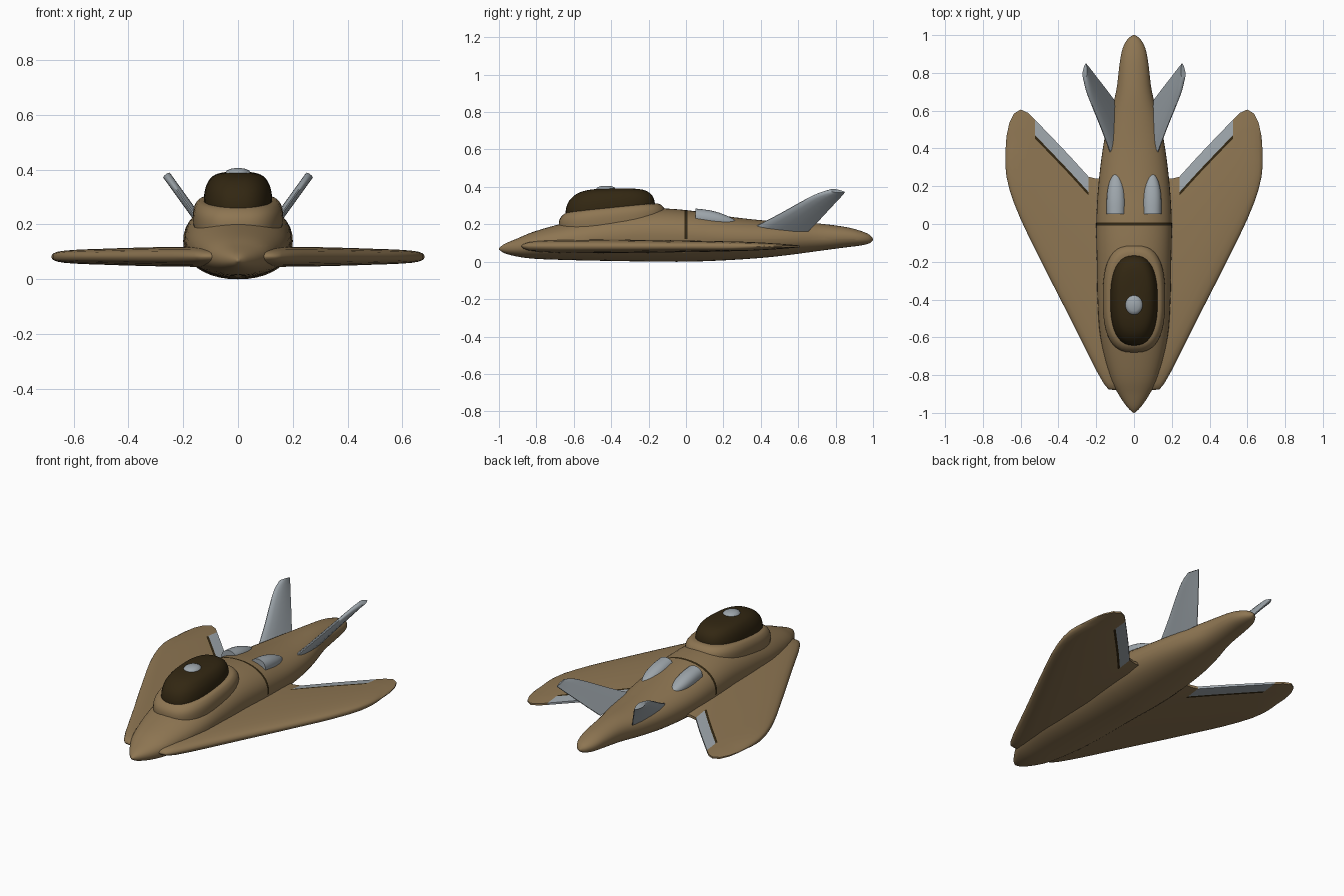
import bpy, bmesh, math
from mathutils import Vector

if "Cube" in bpy.data.objects:
    bpy.data.objects.remove(bpy.data.objects["Cube"])


def material(name, rgb):
    m = bpy.data.materials.new(name)
    m.use_nodes = True
    m.diffuse_color = (*rgb, 1)
    bsdf = m.node_tree.nodes["Principled BSDF"]
    bsdf.inputs["Base Color"].default_value = (*rgb, 1)
    bsdf.inputs["Roughness"].default_value = 0.6
    return m


brown = material("sand brown", (0.27, 0.18, 0.085))
grey = material("light grey", (0.34, 0.38, 0.41))
dark = material("dark brown", (0.032, 0.02, 0.006))


def spline(rows, steps):
    """Smooth interpolation through rows of values."""
    out = []
    for i in range(len(rows) - 1):
        quad = [rows[max(i - 1, 0)], rows[i], rows[i + 1], rows[min(i + 2, len(rows) - 1)]]
        for s in range(steps):
            t = s / steps
            out.append([b + 0.5 * t * (c - a + t * (2 * a - 5 * b + 4 * c - d + t * (3 * (b - c) + d - a)))
                        for a, b, c, d in zip(*quad)])
    return out + [list(rows[-1])]


def superellipse(n, power):
    """Unit outline as (u, v) pairs."""
    for k in range(n):
        a = 2 * math.pi * k / n
        c, s = math.cos(a), math.sin(a)
        yield (math.copysign(abs(c) ** (2 / power), c), math.copysign(abs(s) ** (2 / power), s))


def loft(name, rings, mats, edit=None, angle=40):
    """Skin closed rings of points and cap both ends."""
    bm = bmesh.new()
    loops = [[bm.verts.new(p) for p in ring] for ring in rings]
    n = len(loops[0])
    for a, b in zip(loops, loops[1:]):
        for k in range(n):
            bm.faces.new((a[k], a[(k + 1) % n], b[(k + 1) % n], b[k]))
    bm.faces.new(loops[0])
    bm.faces.new(loops[-1])
    bmesh.ops.recalc_face_normals(bm, faces=bm.faces)
    if edit:
        edit(bm)
    mesh = bpy.data.meshes.new(name)
    bm.to_mesh(mesh)
    bm.free()
    for m in mats:
        mesh.materials.append(m)
    ob = bpy.data.objects.new(name, mesh)
    bpy.context.collection.objects.link(ob)
    bpy.ops.object.select_all(action="DESELECT")
    ob.select_set(True)
    bpy.context.view_layer.objects.active = ob
    bpy.ops.object.shade_smooth_by_angle(angle=math.radians(angle))
    return ob


# Fuselage: y, half width, bottom, top
body = [(-1, 0.003, 0.065, 0.072), (-0.97, 0.035, 0.045, 0.095), (-0.9, 0.083, 0.027, 0.125),
        (-0.8, 0.13, 0.015, 0.165), (-0.6, 0.178, 0.008, 0.22), (-0.4, 0.193, 0.004, 0.262),
        (-0.2, 0.197, 0.001, 0.285), (0, 0.2, 0, 0.276), (0.2, 0.189, 0.007, 0.245),
        (0.4, 0.165, 0.02, 0.222), (0.55, 0.135, 0.036, 0.212), (0.7, 0.095, 0.056, 0.205),
        (0.85, 0.076, 0.076, 0.186), (0.93, 0.06, 0.086, 0.166), (0.98, 0.033, 0.098, 0.145),
        (1, 0.003, 0.115, 0.122)]


def seam(bm):
    # Painted hoop around the upper half of the body
    for co, no in (((0, -0.007, 0), (0, 1, 0)), ((0, 0.008, 0), (0, 1, 0)), ((0, 0, 0.12), (0, 0, 1))):
        bmesh.ops.bisect_plane(bm, geom=bm.verts[:] + bm.edges[:] + bm.faces[:], dist=0.0001,
                               plane_co=co, plane_no=no)
    for f in bm.faces:
        c = f.calc_center_median()
        f.material_index = int(-0.007 < c.y < 0.008 and c.z > 0.12)


loft("fuselage", [[(w * u, y, (lo + hi) / 2 + (hi - lo) / 2 * v) for u, v in superellipse(40, 2.15)]
                  for y, w, lo, hi in spline(body, 4)], [brown, dark], seam, 60)


# Cockpit: stacked outlines given as size, height, tilt
def stack(name, centre, hx, hy, layers, mat, power):
    rings = []
    for size, z, tilt in layers:
        rings.append([(hx * size * u, centre + hy * size * v, z + tilt * hy * size * v)
                      for u, v in superellipse(40, power)])
    return loft(name, rings, [mat], angle=50)


stack("cockpit_collar", -0.395, 0.165, 0.285,
      spline([(0.97, 0.15, 0.1), (1, 0.215, 0.1), (0.99, 0.25, 0.1), (0.94, 0.272, 0.1),
              (0.86, 0.286, 0.1), (0.74, 0.29, 0.1)], 3), brown, 2.7)
stack("canopy", -0.405, 0.125, 0.238,
      spline([(0.99, 0.26, 0.1), (1, 0.295, 0.09), (0.95, 0.333, 0.08), (0.84, 0.361, 0.07),
              (0.68, 0.379, 0.05), (0.42, 0.389, 0.03), (0.05, 0.392, 0.02)], 3), dark, 2.5)
stack("canopy_light", -0.428, 0.047, 0.054,
      [(0.9, 0.375, 0), (1, 0.386, 0), (0.88, 0.396, 0), (0.6, 0.403, 0), (0.1, 0.406, 0)], grey, 2)

# Wings: x, leading y, trailing y, half thickness
wing = [(0.06, -0.87, 0.24, 0.037), (0.1, -0.88, 0.24, 0.037), (0.135, -0.875, 0.24, 0.037),
        (0.16, -0.845, 0.24, 0.037), (0.2, -0.775, 0.24, 0.036), (0.24, -0.695, 0.25, 0.036),
        (0.34, -0.495, 0.36, 0.034), (0.44, -0.3, 0.465, 0.031), (0.525, -0.13, 0.553, 0.028),
        (0.56, -0.06, 0.588, 0.027), (0.6, 0.025, 0.606, 0.025), (0.635, 0.11, 0.585, 0.022),
        (0.66, 0.185, 0.535, 0.018), (0.675, 0.25, 0.465, 0.012), (0.681, 0.31, 0.38, 0.004)]
# Aerofoil: fraction of chord ahead of the flap, height
foil = [(0, 0.08), (0.01, 0.35), (0.035, 0.58), (0.09, 0.78), (0.2, 0.94), (0.4, 1), (0.65, 0.93),
        (0.85, 0.75), (1, 0.55)]


def wing_ring(side, x, le, te, t):
    flap = min(0.1, 0.35 * (te - le))
    front = te - flap
    line = [(le + u * (front - le), h * t) for u, h in foil]
    line += [(front + 0.18 * flap, 0.51 * t), (te, 0.2 * t)]
    z = 0.082
    return [(side * x, y, z + h) for y, h in line] + [(side * x, y, z - h) for y, h in reversed(line)]


def paint_flap(bm):
    def te_at(x):
        return 0.25 + (abs(x) - 0.24) * (0.553 - 0.25) / (0.525 - 0.24)
    for f in bm.faces:
        c = f.calc_center_median()
        if 0.24 < abs(c.x) < 0.525 and len(f.verts) == 4:
            behind = te_at(c.x) - c.y
            f.material_index = 1 if behind < 0.07 else 2 if behind < 0.098 else 0


# Tail fins: leading y, z, trailing y, z
fin = [(0.36, 0.182, 0.655, 0.163), (0.5, 0.255, 0.715, 0.225), (0.62, 0.322, 0.775, 0.29),
       (0.7, 0.362, 0.825, 0.343), (0.77, 0.383, 0.85, 0.372)]


def fin_ring(side, y0, z0, y1, z1):
    upper, lower = [], []
    for u, h in ((0, 0.15), (0.06, 0.6), (0.2, 0.95), (0.45, 1), (0.75, 0.7), (1, 0.15)):
        y, z = y0 + u * (y1 - y0), z0 + u * (z1 - z0)
        p = Vector((0.105 + 0.72 * (z - 0.163), y, z))
        off = Vector((0.81, 0, -0.585)) * 0.015 * h
        upper.append(p - off)
        lower.append(p + off)
    return [(side * p.x, p.y, p.z) for p in upper + lower[::-1]]


# Engine vents: y, half width, half height, centre z
vent = [(0.052, 0.05, 0.048, 0.236), (0.12, 0.05, 0.046, 0.23), (0.18, 0.045, 0.04, 0.221),
        (0.225, 0.034, 0.03, 0.213), (0.255, 0.02, 0.019, 0.208), (0.273, 0.003, 0.004, 0.205)]

for side, label in ((1, "left"), (-1, "right")):
    loft(label + "_wing", [wing_ring(side, *row) for row in wing], [brown, grey, dark], paint_flap, 50)
    loft(label + "_tail_fin", [fin_ring(side, *row) for row in spline(fin, 3)], [grey], angle=45)
    loft(label + "_engine_vent", [[(side * 0.095 + w * u, y, z + h * v) for u, v in superellipse(24, 2.2)]
                                  for y, w, h, z in spline(vent, 3)], [grey], angle=50)
